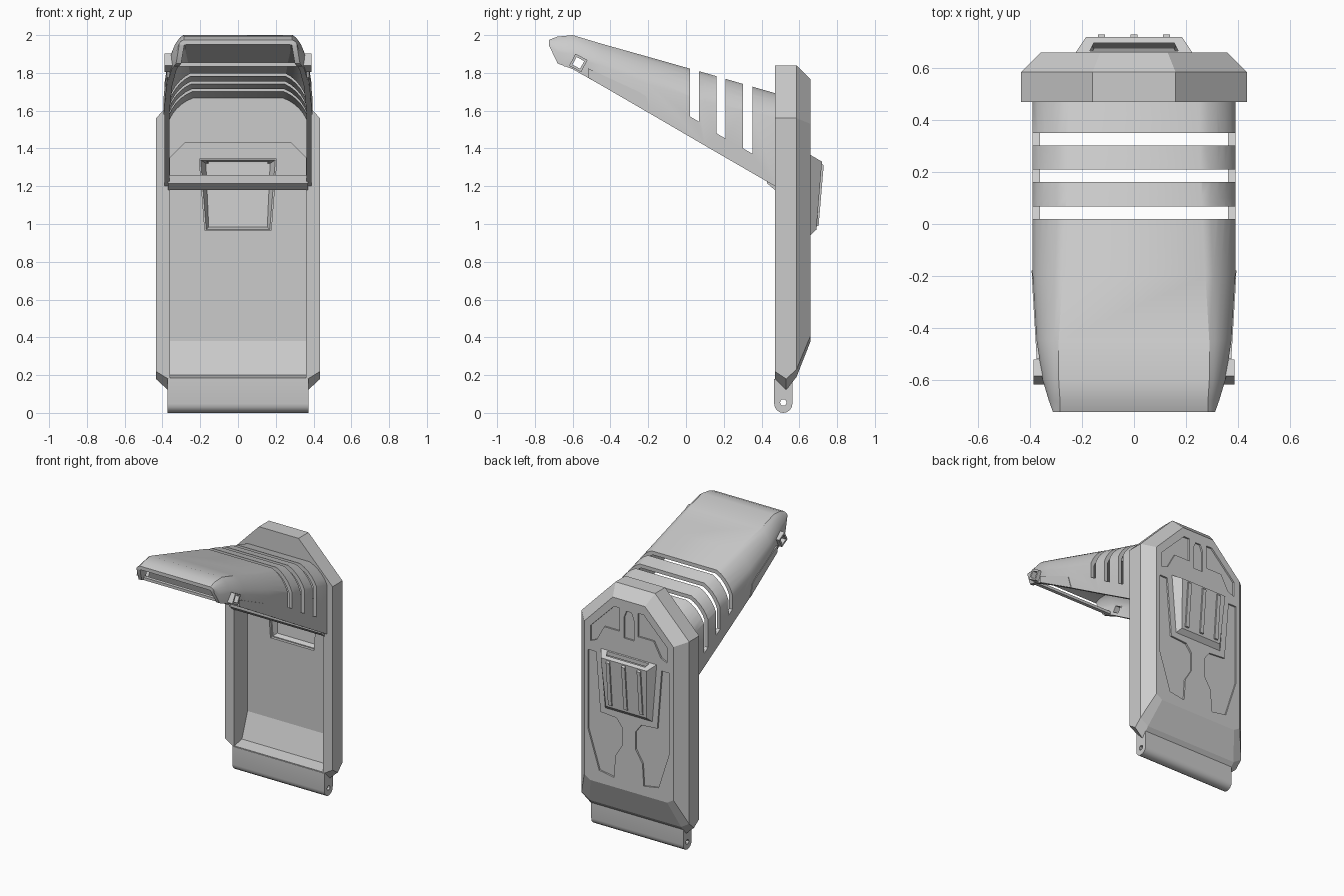
import bpy, bmesh, math
from mathutils import Vector

cube = bpy.data.objects.get("Cube")
if cube:
    bpy.data.objects.remove(cube, do_unlink=True)

grey = bpy.data.materials.new("plain grey")
grey.use_nodes = True
grey.diffuse_color = (0.6, 0.6, 0.6, 1)
grey.node_tree.nodes["Principled BSDF"].inputs["Base Color"].default_value = (0.6, 0.6, 0.6, 1)


def loft(name, rings):
    """Closed solid through rings that all have the same point count."""
    bm = bmesh.new()
    loops = [[bm.verts.new(p) for p in ring] for ring in rings]
    n = len(loops[0])
    for a, b in zip(loops, loops[1:]):
        for i in range(n):
            j = (i + 1) % n
            bm.faces.new((a[i], a[j], b[j], b[i]))
    bm.faces.new(loops[0])
    bm.faces.new(loops[-1])
    bmesh.ops.recalc_face_normals(bm, faces=bm.faces)
    mesh = bpy.data.meshes.new(name)
    bm.to_mesh(mesh)
    bm.free()
    mesh.materials.append(grey)
    obj = bpy.data.objects.new(name, mesh)
    bpy.context.collection.objects.link(obj)
    return obj


def prism_x(name, pts, a, b):
    return loft(name, [[(x, y, z) for y, z in pts] for x in (a, b)])


def prism_y(name, pts, a, b):
    return loft(name, [[(x, y, z) for x, z in pts] for y in (a, b)])


def mirrored(half):
    return half + [(-x, z) for x, z in reversed(half)]


def flip(pts):
    return [(-x, z) for x, z in pts]


def rect(y0, y1, z0, z1):
    return [(y0, z0), (y1, z0), (y1, z1), (y0, z1)]


def cut(objs, cutter):
    """Subtract the cutter from each object, then discard it."""
    for obj in objs:
        mod = obj.modifiers.new("cut", 'BOOLEAN')
        mod.operation = 'DIFFERENCE'
        mod.solver = 'EXACT'
        mod.object = cutter
        bpy.context.view_layer.objects.active = obj
        bpy.ops.object.modifier_apply(modifier=mod.name)
    bpy.data.objects.remove(cutter, do_unlink=True)


def ring_y(y, half):
    return [(x, y, z) for x, z in mirrored(half)]


# Back shell: chamfered tray with a raked lower back
rim_top = [(0.435, 1.56), (0.16, 1.84)]
shell = loft("back_shell", [
    ring_y(0.47, [(0.37, 0.18), (0.435, 0.22)] + rim_top),
    ring_y(0.53, [(0.37, 0.12), (0.435, 0.18)] + rim_top),
    ring_y(0.585, [(0.37, 0.19), (0.435, 0.23)] + rim_top),
    ring_y(0.66, [(0.31, 0.38), (0.36, 0.41), (0.36, 1.53), (0.13, 1.765)]),
])

# Hollow of the tray
cavity_top = [(0.36, 1.35), (0.28, 1.43)]
cut([shell], loft("cavity_cutter", [
    ring_y(0.44, [(0.36, 0.18)] + cavity_top),
    ring_y(0.56, [(0.36, 0.20)] + cavity_top),
    ring_y(0.625, [(0.36, 0.38)] + cavity_top),
]))

# Window through the back wall behind the vent scoop
cut([shell], prism_y("window_cutter", mirrored([(0.175, 0.965), (0.205, 1.345)]), 0.6, 0.7))

# Shallow recessed panels on the back
wing = [(0.075, 1.70), (0.12, 1.70), (0.31, 1.51), (0.31, 1.40),
        (0.26, 1.42), (0.20, 1.53), (0.075, 1.53)]
leg = [(0.33, 1.33), (0.265, 1.33), (0.23, 0.90), (0.10, 0.89), (0.055, 0.83),
       (0.055, 0.70), (0.11, 0.61), (0.12, 0.45), (0.24, 0.47), (0.33, 0.75)]
keyhole = mirrored([(0.04, 1.49), (0.04, 1.64), (0.02, 1.69)])
for pts in (wing, flip(wing), leg, flip(leg), keyhole):
    cut([shell], prism_y("panel_cutter", pts, 0.648, 0.7))


# Vent scoop: tapered hollow box with an open slot on top
def scoop_ring(yb, yt, wb, wt, zb, zt):
    return [(-wb, yb, zb), (wb, yb, zb), (wt, yt, zt), (-wt, yt, zt)]


scoop = loft("vent_scoop", [
    scoop_ring(0.645, 0.645, 0.19, 0.225, 0.94, 1.365),
    scoop_ring(0.66, 0.66, 0.19, 0.225, 0.94, 1.365),
    scoop_ring(0.69, 0.72, 0.165, 0.185, 0.97, 1.33),
])
cut([scoop], loft("scoop_cutter", [
    scoop_ring(0.63, 0.63, 0.175, 0.205, 0.965, 1.345),
    scoop_ring(0.675, 0.70, 0.155, 0.17, 0.985, 1.32),
]))
cut([scoop], loft("slot_cutter", [
    [(x, y, z) for x, y in ((-0.17, 0.667), (0.17, 0.667), (0.155, 0.697), (-0.155, 0.697))]
    for z in (1.30, 1.40)]))

# Three ribs down the vent
for i in (-1, 0, 1):
    x = 0.125 * i
    prism_x("vent_rib", [(0.68, 0.985), (0.702, 0.99), (0.729, 1.31), (0.715, 1.325)],
            x - 0.014, x + 0.014)


# Hood: tapered arch with an open underside
def arch(w, zb, zs, wt, zt):
    pts = [(w, zb)]
    for k in range(6):
        t = k / 5
        a = t * math.pi / 2
        u = 0.5 * (1 - t) + 0.5 * math.cos(a)
        v = 0.5 * t + 0.5 * math.sin(a)
        pts.append((wt + (w - wt) * u, zs + (zt - zs) * v))
    return pts


def hood_ring(y, w, zb, zs, wt, zt, wall=0.027):
    outer = mirrored(arch(w, zb, zs, wt, zt))
    top = max(zt - wall, zb + 0.004)
    side = min(max(zs - 0.01, zb + 0.002), top)
    inner = mirrored(arch(w - wall, zb, side, wt - 0.01, top))
    return [(x, y, z) for x, z in outer + inner[::-1]]


hood = loft("hood", [
    hood_ring(0.48, 0.39, 1.195, 1.56, 0.25, 1.69),
    hood_ring(0.10, 0.39, 1.415, 1.65, 0.26, 1.80),
    hood_ring(-0.20, 0.39, 1.59, 1.74, 0.275, 1.885),
    hood_ring(-0.45, 0.375, 1.735, 1.84, 0.29, 1.955),
    hood_ring(-0.60, 0.352, 1.82, 1.90, 0.29, 2.0),
    hood_ring(-0.68, 0.328, 1.85, 1.91, 0.285, 1.992),
    hood_ring(-0.725, 0.312, 1.945, 1.955, 0.285, 1.975),
])

# Three vent slits over the hood
for y, z in ((0.02, 1.57), (0.162, 1.48), (0.303, 1.40)):
    cut([hood], prism_x("slit_cutter",
                        [(y, z), (y + 0.048, z - 0.028), (y + 0.048, 2.2), (y, 2.2)], -0.6, 0.6))


# Tilted pivot blocks with a square hole through the hood sides
def tilted_square(y, z, size):
    c, s = math.cos(math.radians(-28)) * size, math.sin(math.radians(-28)) * size
    return [(y + p * c - q * s, z + p * s + q * c)
            for p, q in ((-1, -1), (1, -1), (1, 1), (-1, 1))]


pivots = [prism_x(side + "_pivot_block", tilted_square(-0.57, 1.853, 0.036), s * 0.335, s * 0.388)
          for side, s in (("left", 1), ("right", -1))]
cut([hood] + pivots, prism_x("pivot_cutter", tilted_square(-0.57, 1.853, 0.023), -0.6, 0.6))

# Cheek plates that follow the taper of the hood
cheek = [(-0.52, 1.825), (-0.25, 1.70), (-0.21, 1.675), (-0.18, 1.58), (-0.52, 1.776)]
for side, s in (("left", 1), ("right", -1)):
    loft(side + "_cheek_plate", [
        [(s * (0.386 + d - max(0, -y - 0.2) * 0.06), y, z) for y, z in cheek]
        for d in (-0.02, 0.008)])

# Cross bars at the front and back of the hood opening
prism_x("front_bar", rect(-0.645, -0.62, 1.835, 1.855), -0.335, 0.335)
prism_x("rear_bar", [(0.47, 1.18), (0.43, 1.215), (0.43, 1.26), (0.475, 1.26)], -0.37, 0.37)

# Hinge bar along the bottom with a pin hole
bend = [(0.515 + 0.048 * math.cos(math.pi * (1 + k / 8)),
         0.048 + 0.048 * math.sin(math.pi * (1 + k / 8))) for k in range(9)]
hinge = prism_x("hinge_bar", bend + [(0.563, 0.20), (0.467, 0.18)], -0.372, 0.372)
pin = [(0.515 + 0.017 * math.cos(math.pi * k / 6),
        0.055 + 0.017 * math.sin(math.pi * k / 6)) for k in range(12)]
cut([hinge], prism_x("pin_cutter", pin, -0.5, 0.5))

# Smooth the rounded parts and keep their edges sharp
bpy.ops.object.select_all(action='DESELECT')
for obj in (hood, hinge):
    obj.select_set(True)
bpy.context.view_layer.objects.active = hood
bpy.ops.object.shade_smooth_by_angle(angle=math.radians(30))
